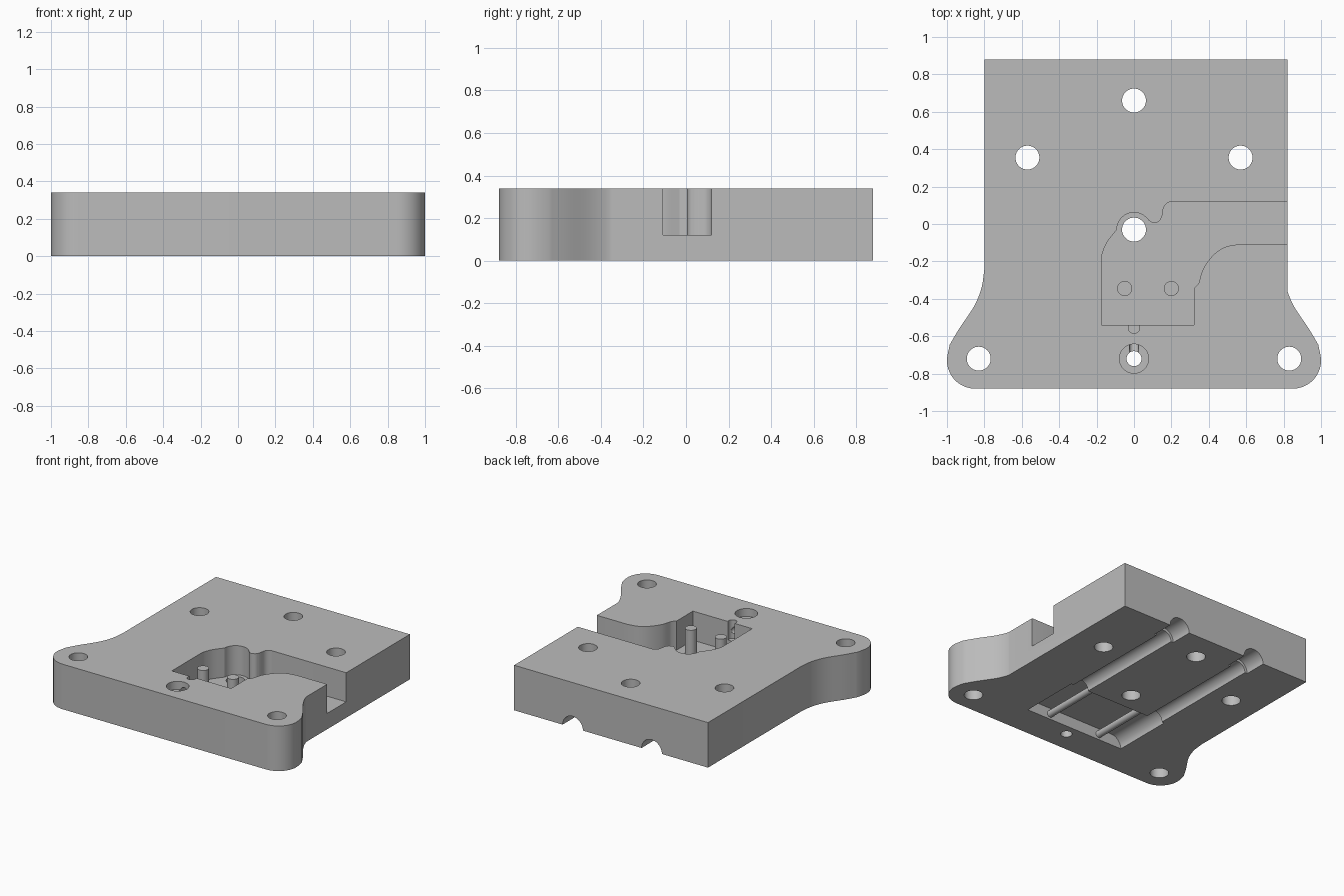
import bpy, bmesh, math
from mathutils import Vector, Matrix

if "Cube" in bpy.data.objects:
    bpy.data.objects.remove(bpy.data.objects["Cube"], do_unlink=True)

HEIGHT, FLOOR = 0.34, 0.12

grey = bpy.data.materials.new("plain grey")
grey.use_nodes = True
colour = (0.5, 0.5, 0.5, 1)
grey.diffuse_color = colour
grey.node_tree.nodes["Principled BSDF"].inputs["Base Color"].default_value = colour


def finish(name, bm):
    bmesh.ops.recalc_face_normals(bm, faces=bm.faces)
    mesh = bpy.data.meshes.new(name)
    bm.to_mesh(mesh)
    bm.free()
    mesh.materials.append(grey)
    obj = bpy.data.objects.new(name, mesh)
    bpy.context.collection.objects.link(obj)
    return obj


def prism(name, outline, low, high, along_y=False):
    """Extrude an outline along z, or an xz outline along y."""
    bm = bmesh.new()
    place = (lambda p: (p[0], low, p[1])) if along_y else (lambda p: (p[0], p[1], low))
    face = bm.faces.new([bm.verts.new(place(p)) for p in outline])
    new = bmesh.ops.extrude_face_region(bm, geom=[face])["geom"]
    move = Vector((0, high - low, 0)) if along_y else Vector((0, 0, high - low))
    bmesh.ops.translate(bm, vec=move, verts=[v for v in new if isinstance(v, bmesh.types.BMVert)])
    return finish(name, bm)


def rod(name, start, end, radius):
    a, b = Vector(start), Vector(end)
    bm = bmesh.new()
    turn = (b - a).to_track_quat('Z', 'Y').to_matrix().to_4x4()
    bmesh.ops.create_cone(bm, cap_ends=True, segments=40, radius1=radius, radius2=radius,
                          depth=(b - a).length, matrix=Matrix.Translation((a + b) / 2) @ turn)
    return finish(name, bm)


def arc(cx, cy, r, start, end, steps=12):
    angles = [math.radians(start + (end - start) * i / steps) for i in range(steps + 1)]
    return [(cx + r * math.cos(t), cy + r * math.sin(t)) for t in angles]


def spline(points, steps=5):
    """Smooth curve through a few points."""
    p = [Vector(q) for q in points]
    p = [2 * p[0] - p[1]] + p + [2 * p[-1] - p[-2]]
    out = []
    for a, b, c, d in zip(p, p[1:], p[2:], p[3:]):
        for i in range(steps):
            t = i / steps
            q = 0.5 * (2 * b + (c - a) * t + (2 * a - 5 * b + 4 * c - d) * t * t
                       + (3 * b - a - 3 * c + d) * t ** 3)
            out.append(tuple(q))
    return out + [tuple(p[-2])]


def smooth(obj):
    bpy.ops.object.select_all(action='DESELECT')
    obj.select_set(True)
    bpy.context.view_layer.objects.active = obj
    bpy.ops.object.shade_smooth_by_angle(angle=math.radians(30))


# Plate with two rounded mounting ears
flare = spline([(-0.80, -0.24), (-0.815, -0.34), (-0.855, -0.44), (-0.935, -0.56), (-0.985, -0.645)])
left_ear = flare + arc(-0.85, -0.73, 0.15, 170, 270)
right_ear = [(-x, y) for x, y in reversed(left_ear) if x < -0.82]
plate = prism("plate", [(0.82, 0.88), (-0.80, 0.88)] + left_ear + right_ear + [(0.82, -0.35)],
              0, HEIGHT)

cutters = []

# Top pocket with a side exit
upper_edge = ([(1.1, 0.12)] + arc(0.205, 0.07, 0.05, 90, 180, 8)
              + spline([(0.15, 0.04), (0.135, 0.015), (0.105, 0.005), (0.08, 0.018)])
              + arc(0, -0.03, 0.092, 45, 180))
shoulder = spline([(-0.10, -0.04), (-0.145, -0.10), (-0.17, -0.16), (-0.175, -0.20)])
exit_curve = spline([(0.345, -0.32), (0.37, -0.24), (0.425, -0.165), (0.49, -0.122), (0.57, -0.107)])
cutters.append(prism("pocket_cutter", upper_edge + shoulder + [(-0.175, -0.54), (0.32, -0.54),
               (0.32, -0.345)] + exit_curve + [(1.1, -0.107)], FLOOR, 1))

# Through holes
for x, y in [(0, 0.66), (0.57, 0.355), (-0.57, 0.355), (0, -0.03), (0.83, -0.72), (-0.83, -0.72)]:
    cutters.append(rod("hole_cutter", (x, y, -1), (x, y, 1), 0.064))

# Counterbored hole, its relief notch and connecting channel
cutters.append(rod("small_hole_cutter", (0, -0.72, -1), (0, -0.72, 1), 0.04))
cutters.append(rod("counterbore_cutter", (0, -0.72, 0.28), (0, -0.72, 1), 0.078))
cutters.append(rod("notch_cutter", (0, -0.555, 0.2), (0, -0.555, 1), 0.03))
cutters.append(rod("channel_cutter", (0, -0.70, 0.29), (0, -0.50, 0.24), 0.025))

# Underside recess and the two stepped grooves running to the back
recess = arc(0.33, 0, 0.085, 0, 90) + arc(-0.33, 0, 0.085, 90, 180) + [(-0.415, -0.2), (0.415, -0.2)]
cutters.append(prism("recess_cutter", recess, -0.635, -0.174, along_y=True))
for x in (-0.33, 0.33):
    cutters.append(rod("groove_cutter", (x, -0.3, 0), (x, 0.8, 0), 0.065))
    cutters.append(rod("groove_mouth_cutter", (x, 0.71, 0), (x, 1.2, 0), 0.085))

bpy.context.view_layer.objects.active = plate
for cutter in cutters:
    cutter.hide_render = True
    cut = plate.modifiers.new("cut", 'BOOLEAN')
    cut.operation, cut.solver, cut.object = 'DIFFERENCE', 'EXACT', cutter
    bpy.ops.object.modifier_apply(modifier=cut.name)
    bpy.data.objects.remove(cutter, do_unlink=True)
smooth(plate)

# Pins standing in the pocket
for side, x in (("right", -0.05), ("left", 0.20)):
    smooth(rod(side + "_pin", (x, -0.345, FLOOR - 0.01), (x, -0.345, 0.32), 0.04))

# Thin rods crossing the underside recess
for side, x in (("right", -0.217), ("left", 0.217)):
    smooth(rod(side + "_recess_rod", (x, -0.64, 0.04), (x, -0.17, 0.04), 0.025))
